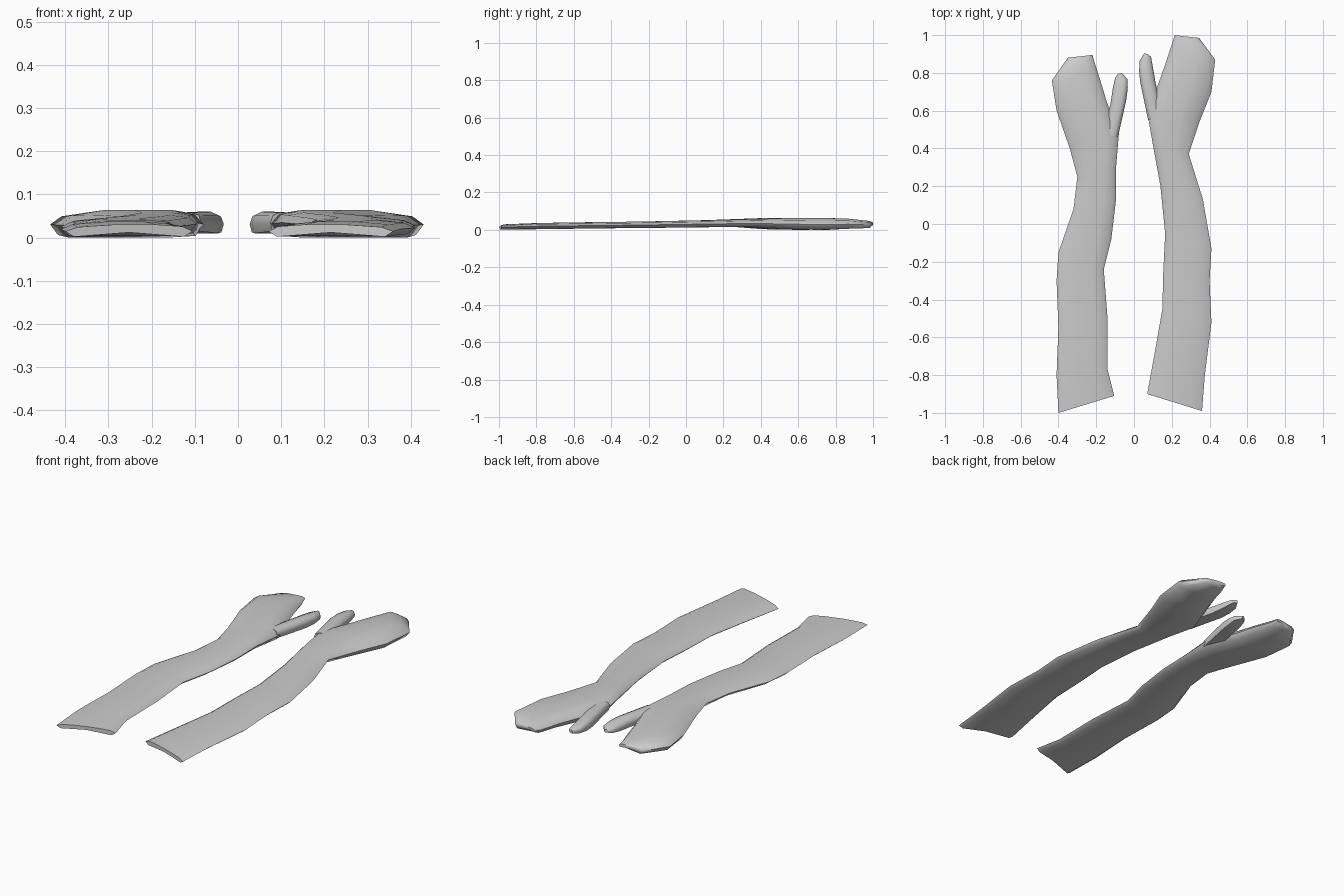
import bpy
import bmesh
from mathutils import Vector
from math import radians

cube = bpy.data.objects.get("Cube")
if cube:
    bpy.data.objects.remove(cube, do_unlink=True)

grey = bpy.data.materials.new("plain grey")
grey.use_nodes = True
colour = (0.6, 0.6, 0.6, 1)
grey.diffuse_color = colour
grey.node_tree.nodes["Principled BSDF"].inputs["Base Color"].default_value = colour

# Cross-section as (fraction across, fraction of height)
SECTION = [(0, .45), (.1, .8), (.38, 1), (.72, 1), (.92, .85),
           (1, .45), (.93, 0), (.5, 0), (.07, 0)]


def loft(bm, outer, inner, heights, groove):
    """Skin a flattened tube between an outer and an inner outline."""
    rings = []
    for i, (a, b, (low, high)) in enumerate(zip(outer, inner, heights)):
        a, b = Vector(a), Vector(b)
        ring = []
        for across, up in SECTION:
            p = a.lerp(b, across)
            z = low + (high - low) * up
            if across == .5 and i < groove:
                z += .01
            ring.append(bm.verts.new((p.x, p.y, z)))
        rings.append(ring)
    n = len(SECTION)
    for r, s in zip(rings, rings[1:]):
        for k in range(n):
            m = (k + 1) % n
            bm.faces.new((r[k], r[m], s[m], s[k]))
    bm.faces.new(rings[0])
    bm.faces.new(rings[-1][::-1])


def build_arm(name, outer, inner, thumb_outer, thumb_inner):
    bm = bmesh.new()
    loft(bm, outer, inner, ARM_HEIGHTS, 6)
    loft(bm, thumb_outer, thumb_inner, THUMB_HEIGHTS, 0)
    bmesh.ops.recalc_face_normals(bm, faces=bm.faces)
    mesh = bpy.data.meshes.new(name)
    bm.to_mesh(mesh)
    bm.free()
    mesh.materials.append(grey)
    arm = bpy.data.objects.new(name, mesh)
    bpy.context.collection.objects.link(arm)
    bpy.ops.object.select_all(action="DESELECT")
    arm.select_set(True)
    bpy.context.view_layer.objects.active = arm
    bpy.ops.object.shade_smooth_by_angle(angle=radians(60))


# Underside and top heights from the cut upper end to the fingertips
ARM_HEIGHTS = [(.002, .03), (.005, .037), (.008, .041), (.01, .044), (.012, .047),
               (.015, .052), (.016, .058), (.004, .064), (0, .064), (.006, .06),
               (.01, .048), (.025, .042)]
THUMB_HEIGHTS = [(.015, .058), (.01, .06), (.012, .055), (.018, .048), (.025, .042)]

# Arm on the right side
build_arm(
    "right_arm",
    [(-.4, -1), (-.41, -.8), (-.4, -.55), (-.41, -.3), (-.4, -.15), (-.32, .08),
     (-.3, .25), (-.34, .4), (-.41, .6), (-.435, .76), (-.35, .88), (-.3, .886)],
    [(-.105, -.91), (-.14, -.77), (-.14, -.5), (-.16, -.24), (-.12, -.08), (-.095, .13),
     (-.095, .3), (-.08, .48), (-.145, .65), (-.175, .75), (-.21, .86), (-.22, .895)],
    [(-.16, .48), (-.122, .65), (-.112, .72), (-.1, .775), (-.085, .795)],
    [(-.085, .46), (-.04, .66), (-.033, .72), (-.034, .765), (-.065, .8)])

# Arm on the left side, reaching slightly further
build_arm(
    "left_arm",
    [(.36, -.99), (.375, -.8), (.41, -.52), (.4, -.3), (.41, -.13), (.365, .13),
     (.29, .37), (.35, .55), (.41, .7), (.43, .87), (.345, .985), (.3, .99)],
    [(.07, -.9), (.11, -.68), (.15, -.45), (.155, -.25), (.165, -.05), (.14, .2),
     (.1, .42), (.07, .59), (.135, .76), (.17, .86), (.205, .965), (.215, 1)],
    [(.15, .58), (.112, .76), (.1, .83), (.09, .885), (.075, .897)],
    [(.075, .55), (.033, .75), (.027, .81), (.03, .865), (.055, .905)])
